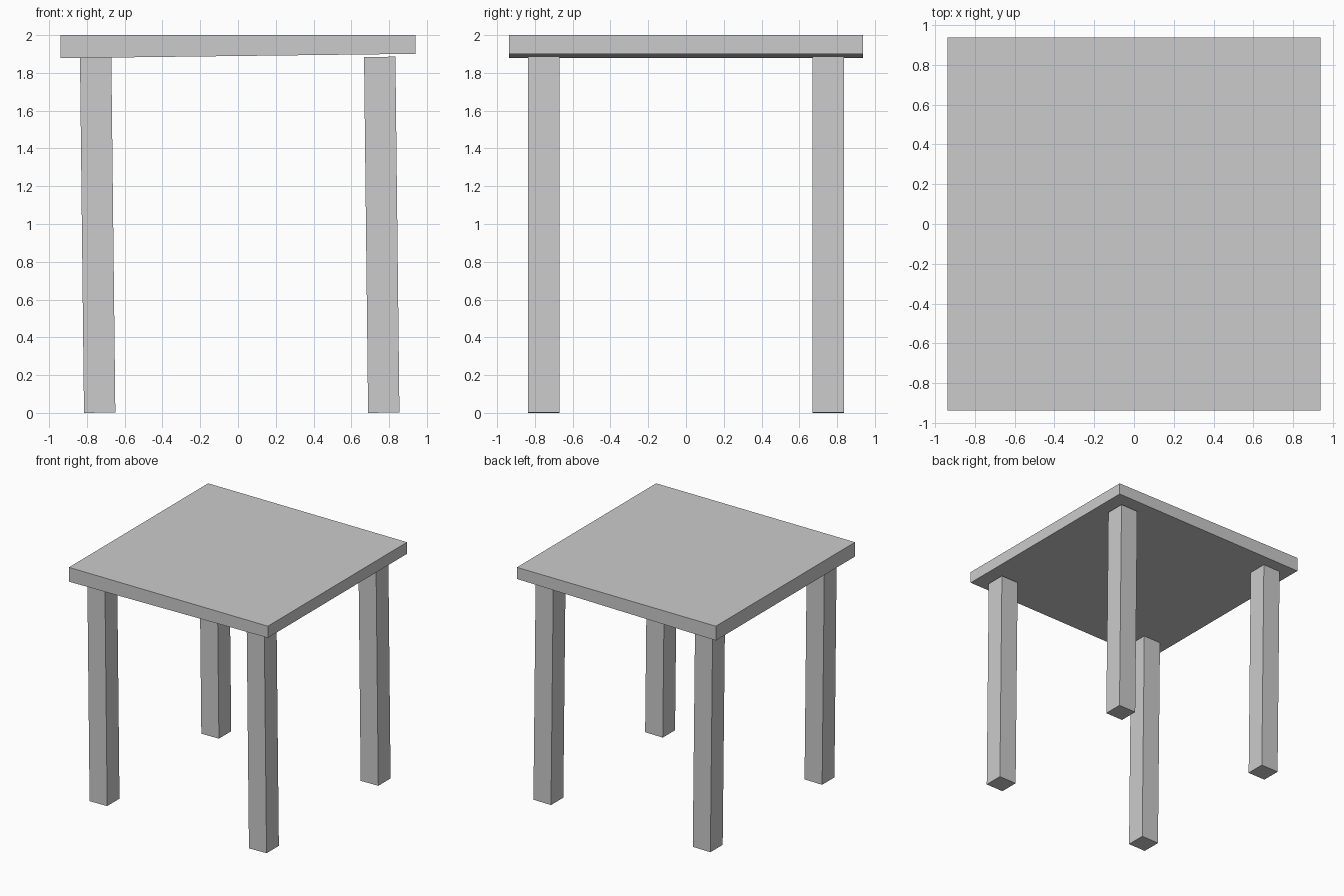
import bpy, math

if "Cube" in bpy.data.objects:
    bpy.data.objects.remove(bpy.data.objects["Cube"])

TILT = math.radians(-0.65)


def box(name, center, size, tilt=0.0):
    bpy.ops.mesh.primitive_cube_add(size=1, location=center, rotation=(0, tilt, 0))
    obj = bpy.context.object
    obj.name = name
    obj.scale = size
    return obj


# Table top: flat above, underside slopes up slightly towards the right
top = box("table_top", (0, 0, 1.939), (1.877, 1.876, 0.122))
for v in top.data.vertices:
    if v.co.z < 0 and v.co.x > 0:
        v.co.z += 0.023 / 0.122

# Four square legs, all leaning slightly to the left
for side, x in (("left", -0.743), ("right", 0.761)):
    for end, y in (("front", -0.753), ("back", 0.753)):
        box(f"{end}_{side}_leg", (x, y, 0.943), (0.166, 0.166, 1.884), TILT)
